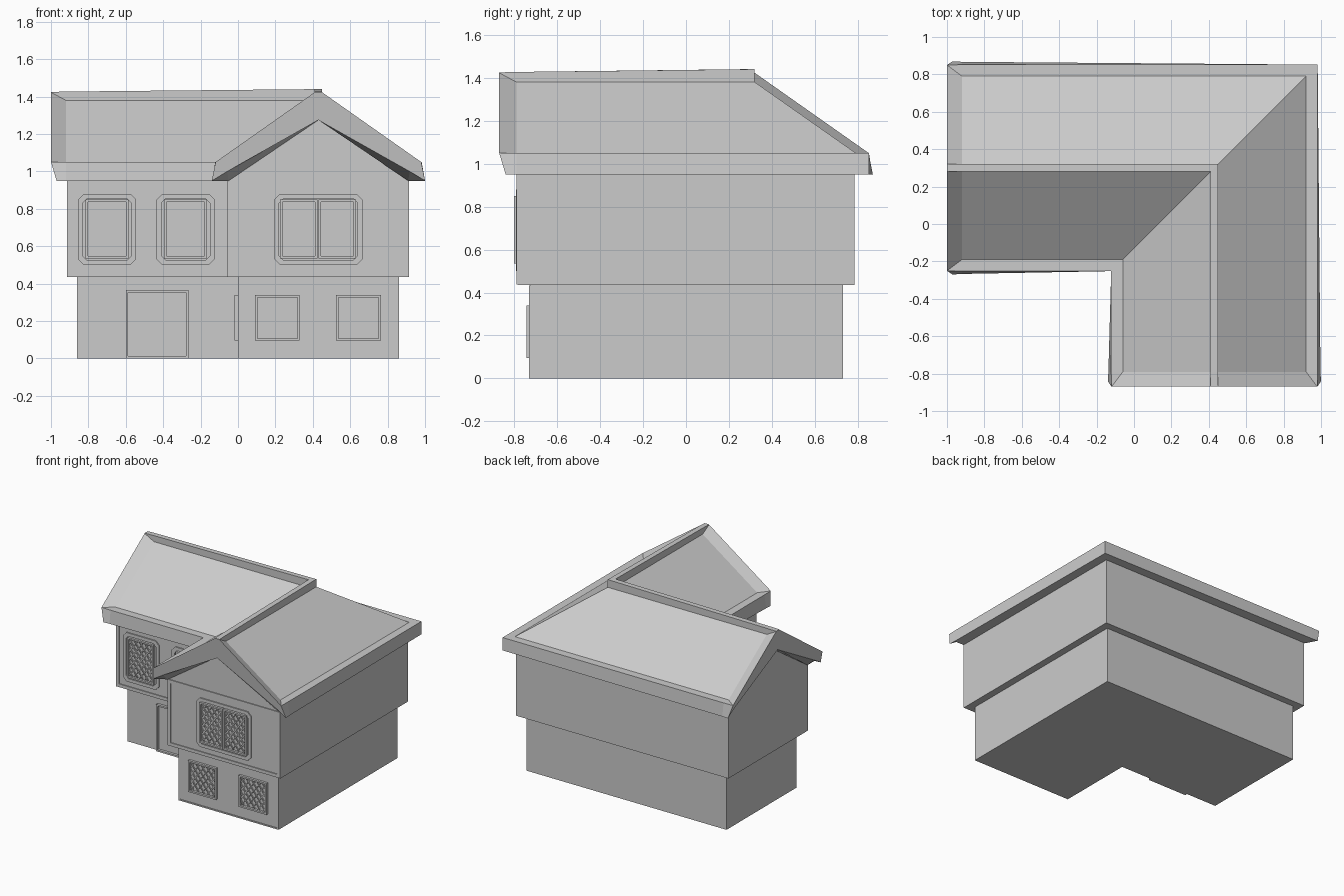
import bpy, bmesh

if "Cube" in bpy.data.objects:
    bpy.data.objects.remove(bpy.data.objects["Cube"])

CX, CY = 0.43, 0.30   # ridge lines of the right wing (along y) and left wing (along x)


def finish(name, bm):
    bmesh.ops.remove_doubles(bm, verts=bm.verts, dist=0.0005)
    bmesh.ops.recalc_face_normals(bm, faces=bm.faces)
    me = bpy.data.meshes.new(name)
    bm.to_mesh(me)
    bm.free()
    ob = bpy.data.objects.new(name, me)
    bpy.context.collection.objects.link(ob)
    return ob


def sweep_L(name, stations):
    """Mitred L sweep. Station = (leg, half profile of (d, z, along), apex or None)."""
    bm = bmesh.new()
    rings = []
    for leg, s, half, apex in stations:
        pts = list(half) + ([(0, apex, 0)] if apex else [])
        pts += [(-d, z, a) for d, z, a in reversed(half)]
        place = {"x": lambda d, z, a: (s + a, CY + d, z),
                 "y": lambda d, z, a: (CX + d, s + a, z),
                 "corner": lambda d, z, a: (CX + d, CY + d, z)}[leg]
        rings.append([bm.verts.new(place(*p)) for p in pts])
    n = len(rings[0])
    for r, q in zip(rings, rings[1:]):
        for i in range(n):
            j = (i + 1) % n
            bm.faces.new((r[i], r[j], q[j], q[i]))
    bm.faces.new(rings[0])
    bm.faces.new(rings[-1])
    return finish(name, bm)


# Walls of the two storeys
lower = [(0.43, 0.435, 0), (0.43, 0, 0)]
sweep_L("ground_floor", [("x", -0.86, lower, None), ("corner", 0, lower, None), ("y", -0.725, lower, None)])
upper = [(0.485, 0.95, 0), (0.485, 0.435, 0)]
top = [(0.0, 1.28, 0)] + upper
sweep_L("upper_floor", [("x", -0.915, top, None), ("corner", 0, top, None), ("y", -0.782, top, None)])


# Roof with sunken slopes, ridge cap and thick verges
def verge():
    return [(0.02, 1.425, 0), (0.02, 1.423, 0), (0.55, 1.05, 0), (0.55, 1.05, 0),
            (0.57, 0.95, 0.03), (0.488, 1.0, 0.03)]


def slope(z, b):
    return [(0.02, z, 0), (0.02, 1.38, 0), (0.49, 1.05, 0), (0.552, 1.05, 0),
            (b, 0.95, 0), (0.48, 0.95, 0)]


sweep_L("roof", [("x", -1.0, verge(), 1.275), ("x", -0.92, slope(1.427, 0.567), 1.275),
                 ("corner", 0, slope(1.44, 0.552), 1.275),
                 ("y", -0.79, slope(1.427, 0.567), 1.275), ("y", -0.87, verge(), 1.275)])


# Facade details: u across, v up, d out from the wall
def mapper(side, wall):
    if side == "left":
        return lambda u, v, d: (wall - d, -u, v)
    return lambda u, v, d: (u, wall - d, v)


def outline(u0, v0, u1, v1, c=0.0):
    if c == 0:
        return [(u0, v0), (u1, v0), (u1, v1), (u0, v1)]
    return [(u0 + c, v0), (u1 - c, v0), (u1, v0 + c), (u1, v1 - c),
            (u1 - c, v1), (u0 + c, v1), (u0, v1 - c), (u0, v0 + c)]


def frame(name, m, rect, t, d, c=0.0):
    u0, v0, u1, v1 = rect
    out = outline(u0, v0, u1, v1, c)
    inn = outline(u0 + t, v0 + t, u1 - t, v1 - t, c * 0.8)
    bm = bmesh.new()
    rows = [[bm.verts.new(m(u, v, h)) for u, v in pts]
            for pts, h in ((out, -0.003), (out, d), (inn, d), (inn, -0.003))]
    n = len(out)
    for k in range(4):
        a, b = rows[k], rows[(k + 1) % 4]
        for i in range(n):
            j = (i + 1) % n
            bm.faces.new((a[i], a[j], b[j], b[i]))
    return finish(name, bm)


def lattice(name, m, rect, d=0.008, pitch=0.046, slant=1.35, w=0.009):
    u0, v0, u1, v1 = rect
    bm = bmesh.new()
    W, H = u1 - u0, v1 - v0
    for sgn in (1, -1):
        c = -slant * W + pitch * slant / 2
        while c < H:
            lo, hi = max(0, -c / slant), min(W, (H - c) / slant)
            if hi - lo > 0.01:
                quad = []
                for u, e in ((lo, -w), (hi, -w), (hi, w), (lo, w)):
                    v = min(max(c + slant * u + e, 0), H)
                    quad.append((u0 + u if sgn > 0 else u1 - u, v0 + v))
                f = [bm.verts.new(m(u, v, d)) for u, v in quad]
                b = [bm.verts.new(m(u, v, -0.002)) for u, v in quad]
                bm.faces.new(f)
                for i in range(4):
                    j = (i + 1) % 4
                    bm.faces.new((f[i], f[j], b[j], b[i]))
            c += pitch * slant
    return finish(name, bm)


def window(name, m, rect):
    u0, v0, u1, v1 = rect
    frame(name + "_frame", m, rect, 0.013, 0.018)
    lattice(name + "_lattice", m, (u0 + 0.013, v0 + 0.013, u1 - 0.013, v1 - 0.013))


wing_up, wing_low = mapper("front", -0.782), mapper("front", -0.725)
left_up, left_low = mapper("front", CY - 0.485), mapper("front", CY - 0.43)
inner_low = mapper("left", 0.0)

# Timber borders around the wall panels
frame("wing_upper_border", wing_up, (-0.055, 0.437, 0.915, 0.95), 0.025, 0.007)
frame("left_upper_border", left_up, (-0.915, 0.437, -0.055, 0.95), 0.025, 0.007)
frame("wing_lower_border", wing_low, (0.0, 0.0, 0.86, 0.432), 0.01, 0.005)

# Upper windows with bevelled surrounds
for i, u in enumerate((-0.695, -0.275)):
    frame(f"left_surround_{i}", left_up, (u - 0.16, 0.5, u + 0.15, 0.88), 0.025, 0.009, 0.03)
    window(f"left_window_{i}", left_up, (u - 0.12, 0.535, u + 0.11, 0.85))
frame("wing_surround", wing_up, (0.195, 0.5, 0.665, 0.88), 0.025, 0.009, 0.03)
for i, u in enumerate((0.325, 0.53)):
    window(f"wing_window_{i}", wing_up, (u - 0.1, 0.535, u + 0.1, 0.85))

# Lower windows on the wing front and its inner side
for i, u in enumerate((0.21, 0.645)):
    window(f"lower_window_{i}", wing_low, (u - 0.12, 0.095, u + 0.12, 0.34))
window("inner_window", inner_low, (0.31, 0.095, 0.55, 0.34))

# Door
frame("door_frame", left_low, (-0.6, -0.0, -0.265, 0.365), 0.013, 0.02)
